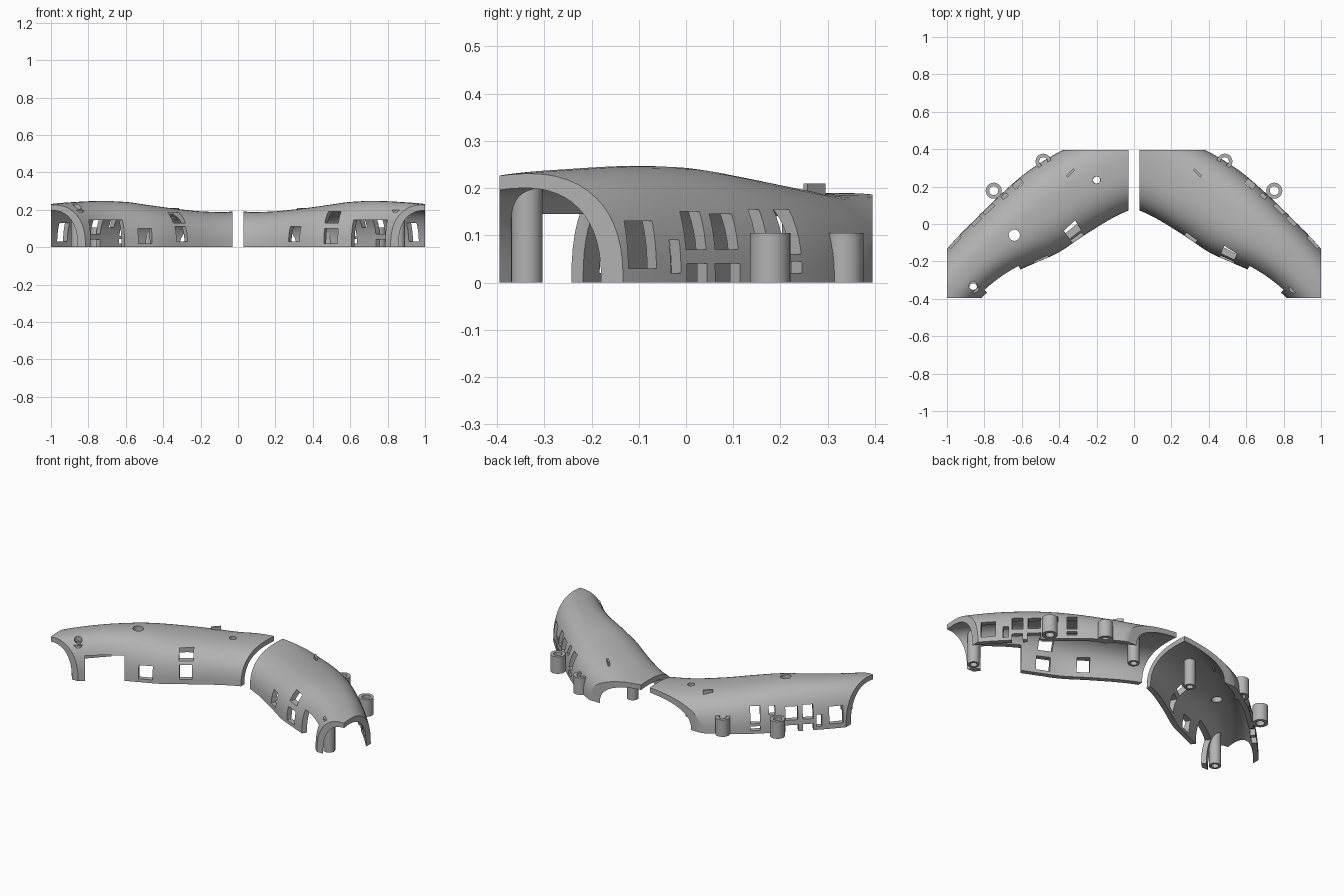
import bpy, bmesh, math
from mathutils import Vector, Matrix

cube = bpy.data.objects.get("Cube")
if cube:
    bpy.data.objects.remove(cube, do_unlink=True)

GREY = (0.45, 0.45, 0.45, 1)
mat = bpy.data.materials.new("plain_grey")
mat.use_nodes = True
mat.diffuse_color = GREY
mat.node_tree.nodes["Principled BSDF"].inputs["Base Color"].default_value = GREY

WALL = 0.03
POWER = 2 / 2.5   # squareness of the arch
ARC = 28          # steps across the arch
STEPS = 6         # steps between stations

# Stations: inner foot x, y, outer foot x, y, crest height
STATIONS = [Vector(s) for s in (
    (-.12, .13, .10, .55, .19), (.08, .05, .27, .45, .19),
    (.25, -.05, .42, .375, .205), (.40, -.15, .57, .28, .225),
    (.52, -.205, .71, .16, .243), (.64, -.26, .85, .025, .247),
    (.75, -.335, .98, -.11, .242), (.86, -.44, 1.1, -.26, .232),
    (.96, -.55, 1.2, -.42, .21))]


def finish(bm, name):
    bmesh.ops.recalc_face_normals(bm, faces=bm.faces)
    mesh = bpy.data.meshes.new(name)
    bm.to_mesh(mesh)
    bm.free()
    obj = bpy.data.objects.new(name, mesh)
    bpy.context.collection.objects.link(obj)
    mesh.materials.append(mat)
    return obj


def smooth(obj):
    bpy.ops.object.select_all(action='DESELECT')
    obj.select_set(True)
    bpy.context.view_layer.objects.active = obj
    bpy.ops.object.shade_smooth_by_angle(angle=math.radians(32))


def spline(points):
    ext = [points[0] * 2 - points[1]] + points + [points[-1] * 2 - points[-2]]
    for i in range(1, len(ext) - 2):
        a, b, c, d = ext[i - 1:i + 3]
        for k in range(STEPS):
            t = k / STEPS
            yield (b * 2 + (c - a) * t + (a * 2 - b * 5 + c * 4 - d) * t ** 2
                   + (b * 3 - a - c * 3 + d) * t ** 3) / 2
    yield points[-1]


def arch_ring(s, side):
    foot_in, foot_out = Vector((s[0], s[1], 0)), Vector((s[2], s[3], 0))
    mid, half = (foot_in + foot_out) / 2, (foot_out - foot_in) / 2
    ring = []
    for inset in (0, WALL):
        line = []
        for i in range(ARC + 1):
            a = math.pi * i / ARC
            c, q = math.cos(a), max(math.sin(a), 0)
            u = math.copysign(abs(c) ** POWER, c) * (1 - inset / half.length)
            p = mid + half * u
            v = 0 if i in (0, ARC) else q ** POWER
            line.append((p.x * side, p.y, (s[4] - inset) * v))
        ring += line if not inset else line[::-1]
    return ring


def arch(name, side):
    bm = bmesh.new()
    rings = [[bm.verts.new(p) for p in arch_ring(s, side)] for s in spline(STATIONS)]
    n = len(rings[0])
    for a, b in zip(rings, rings[1:]):
        for i in range(n):
            j = (i + 1) % n
            bm.faces.new((a[i], a[j], b[j], b[i]))
    # Quads close both ends between the outer and inner arch
    for r in (rings[0], rings[-1]):
        for i in range(ARC):
            bm.faces.new((r[i], r[i + 1], r[n - 2 - i], r[n - 1 - i]))
    return finish(bm, name)


def box(name, side, x, y, yaw, length, depth, z0, z1):
    bm = bmesh.new()
    m = (Matrix.Translation((x * side, y, (z0 + z1) / 2))
         @ Matrix.Rotation(math.radians(yaw) * side, 4, 'Z')
         @ Matrix.Diagonal((length, depth, z1 - z0, 1)))
    bmesh.ops.create_cube(bm, size=1, matrix=m)
    return finish(bm, name)


def drill(side, x, y, radius):
    bm = bmesh.new()
    bmesh.ops.create_cone(bm, cap_ends=True, segments=24, radius1=radius, radius2=radius,
                          depth=.3, matrix=Matrix.Translation((x * side, y, .25)))
    return finish(bm, "drill_cutter")


def tube(name, side, x, y, radius, bore, top):
    bm = bmesh.new()
    centre = Vector((x * side, y, 0))
    vs = [bm.verts.new(centre + Vector((r, 0, z)))
          for r, z in ((bore, 0), (radius, 0), (radius, top), (bore, top))]
    edges = [bm.edges.new((vs[i], vs[(i + 1) % 4])) for i in range(4)]
    bmesh.ops.spin(bm, geom=vs + edges, cent=centre, axis=(0, 0, 1),
                   angle=math.tau, steps=28, use_merge=True)
    bmesh.ops.remove_doubles(bm, verts=bm.verts, dist=1e-5)
    smooth(finish(bm, name))


def carve(obj, keep, cutters):
    for c, op in [(keep, 'INTERSECT')] + [(c, 'DIFFERENCE') for c in cutters]:
        mod = obj.modifiers.new("carve", 'BOOLEAN')
        mod.operation, mod.solver, mod.object = op, 'EXACT', c
        c.hide_render = True
    graph = bpy.context.evaluated_depsgraph_get()
    obj_mesh = bpy.data.meshes.new_from_object(obj.evaluated_get(graph))
    obj.modifiers.clear()
    obj.data = obj_mesh
    for c in [keep] + cutters:
        bpy.data.objects.remove(c, do_unlink=True)
    smooth(obj)


# Outer wall windows: x, y, yaw, length, bottom, top
OUTER = [
    (.965, -.09, -49, .08, .03, .13), (.895, -.022, -47, .03, .02, .09),
    (.85, .022, -45, .06, -.02, .04), (.85, .022, -45, .06, .07, .15),
    (.785, .088, -44, .075, -.02, .04), (.785, .088, -44, .07, .07, .145),
    (.705, .165, -42, .035, .105, .155),
    (.635, .23, -39, .055, .02, .045), (.635, .23, -39, .055, .06, .155)]
# Inner wall windows; the last one is the tall doorway beside the end leg
LOWER = [(.30, -.08, -33, .07, .03, .11), (.495, -.195, -25, .08, .02, .10),
         (.70, -.30, -35, .22, -.02, .145)]
UPPER = {1: (.495, -.185, -25, .08, .13, .19), -1: (.305, -.07, -33, .08, .13, .185)}

for side, label in ((1, "left"), (-1, "right")):
    shell = arch(label + "_arch_shell", side)
    keep = box("keep_cutter", side, .515, 0, 0, .97, .79, -.1, .5)
    cutters = [box("window_cutter", side, x, y, yaw, w, .2, z0, z1)
               for x, y, yaw, w, z0, z1 in OUTER + LOWER]
    x, y, yaw, w, z0, z1 = UPPER[side]
    cutters.append(box("window_cutter", side, x, y, yaw, w, .28, z0, z1))
    if side < 0:
        cutters += [drill(side, .20, .235, .02), drill(side, .64, -.06, .03),
                    drill(side, .86, -.33, .022)]
    carve(shell, keep, cutters)

    # Screw posts under the shell and bosses on the outer wall
    tube(label + "_centre_post", side, .20, .235, .032, .019, .172)
    tube(label + "_end_post", side, .86, -.337, .033, .02, .2)
    tube(label + "_side_boss", side, .75, .178, .043, .024, .105)
    tube(label + "_back_boss", side, .485, .335, .041, .022, .105)

    # Small locating fin on the roof
    box(label + "_roof_fin", side, .34, .272, -45, .055, .012, .15, .21)
